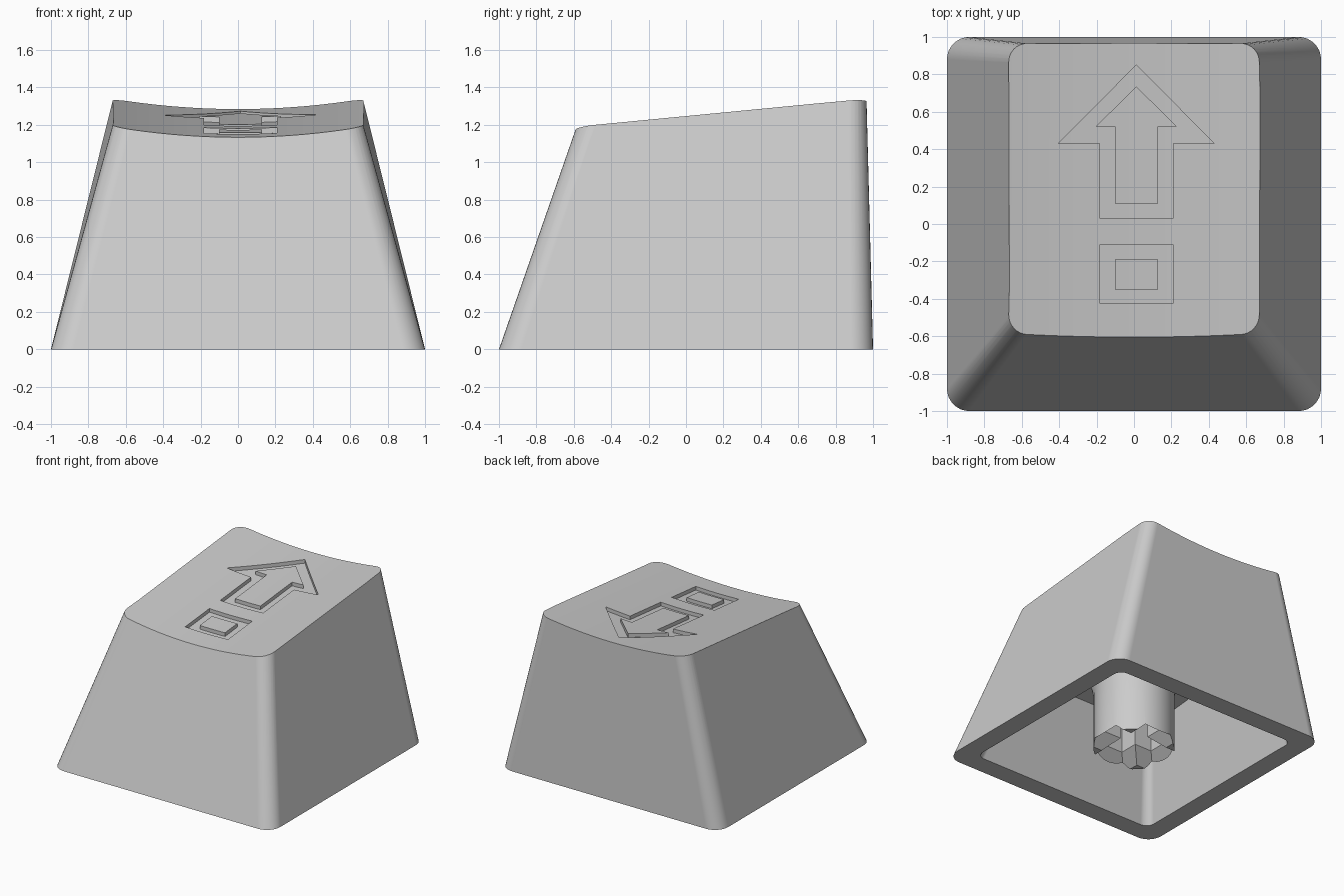
import bpy, bmesh, math
from mathutils import Vector

cube = bpy.data.objects.get("Cube")
if cube:
    bpy.data.objects.remove(cube)

SLOPE = 0.096      # rise of the top from front to back
SAG = 0.055        # depth of the dish across the top


def top_z(x, y):
    return 1.19 - SAG + SAG * (x / 0.67) ** 2 + SLOPE * (y + 0.59)


def rounded_rect(x0, x1, y0, y1, r, steps=8):
    pts = []
    corners = ((x1 - r, y1 - r), (x0 + r, y1 - r), (x0 + r, y0 + r), (x1 - r, y0 + r))
    for i, (cx, cy) in enumerate(corners):
        for k in range(steps + 1):
            a = math.pi / 2 * (i + k / steps)
            pts.append(Vector((cx + r * math.cos(a), cy + r * math.sin(a), 0)))
    return pts


def finish(name, bm):
    bmesh.ops.recalc_face_normals(bm, faces=bm.faces)
    mesh = bpy.data.meshes.new(name)
    bm.to_mesh(mesh)
    bm.free()
    obj = bpy.data.objects.new(name, mesh)
    bpy.context.collection.objects.link(obj)
    return obj


def strip(bm, a, b):
    n = len(a)
    for i in range(n):
        j = (i + 1) % n
        bm.faces.new((a[i], a[j], b[j], b[i]))


def loft(name, rings):
    """Closed solid through matching rings of points."""
    bm = bmesh.new()
    loops = [[bm.verts.new(p) for p in ring] for ring in rings]
    for a, b in zip(loops, loops[1:]):
        strip(bm, a, b)
    bm.faces.new(loops[0])
    bm.faces.new(loops[-1])
    return finish(name, bm)


def frame_prism(name, outer, inner, z0, z1):
    """Upright hollow prism between two matching outlines."""
    bm = bmesh.new()
    loops = [[bm.verts.new((x, y, z)) for x, y in line]
             for line, z in ((outer, z0), (outer, z1), (inner, z1), (inner, z0))]
    for i in range(4):
        strip(bm, loops[i], loops[(i + 1) % 4])
    return finish(name, bm)


def dish_block(name, drop):
    """Everything above the dished top, lowered by drop."""
    n = 48
    xs = [-1.2 + 2.4 * i / n for i in range(n + 1)]
    y0, y1 = -1.3, 1.3
    rings = []
    for y in (y0, y1):
        ring = [Vector((x, y, top_z(x, y) - drop)) for x in xs]
        rings.append(ring + [Vector((1.2, y, 2.5)), Vector((-1.2, y, 2.5))])
    return loft(name, rings)


def boolean(target, tool, operation='DIFFERENCE'):
    mod = target.modifiers.new("cut", 'BOOLEAN')
    mod.operation, mod.object, mod.solver = operation, tool, 'EXACT'
    with bpy.context.temp_override(object=target, active_object=target):
        bpy.ops.object.modifier_apply(modifier=mod.name)
    bpy.data.objects.remove(tool)


# Tapered outer body, lofted past the top and trimmed by the dish
bottom = rounded_rect(-1, 1, -1, 1, 0.12)
top = rounded_rect(-0.67, 0.67, -0.585, 0.965, 0.1)
for p in top:
    p.z = 1.19 + SLOPE * (p.y + 0.59)
body = loft("keycap_body", [bottom, [b.lerp(t, 1.1) for b, t in zip(bottom, top)]])
boolean(body, dish_block("dish_cutter", 0))

# Hollow underside with a sloped ceiling
opening = rounded_rect(-0.84, 0.84, -0.84, 0.84, 0.07)
ceiling = rounded_rect(-0.65, 0.65, -0.6, 0.81, 0.06)
for p in ceiling:
    p.z = 0.75 + 0.1 * p.y
boolean(body, loft("cavity_cutter", [[b.lerp(t, -0.05) for b, t in zip(opening, ceiling)], ceiling]))


# Recessed outlines of the arrow and the box
CX = 0.0125


def arrow(tip, wing_y, wing, shaft, base):
    half = [(shaft, base), (shaft, wing_y), (wing, wing_y)]
    return ([(CX + x, y) for x, y in half] + [(CX, tip)]
            + [(CX - x, y) for x, y in reversed(half)])


def box(half, y0, y1):
    return [(CX - half, y0), (CX + half, y0), (CX + half, y1), (CX - half, y1)]


legends = ((arrow(0.85, 0.43, 0.417, 0.195, 0.03), arrow(0.735, 0.52, 0.218, 0.115, 0.11)),
           (box(0.195, -0.425, -0.11), box(0.115, -0.35, -0.19)))
for outer, inner in legends:
    groove = frame_prism("groove_cutter", outer, inner, 0.95, 1.6)
    boolean(groove, dish_block("groove_floor", 0.03), 'INTERSECT')
    boolean(body, groove)

# Round stem flaring into the ceiling
stem = loft("stem", [[Vector((r * math.cos(a), r * math.sin(a), z))
                      for a in (math.tau * i / 48 for i in range(48))]
                     for r, z in ((0.305, 0), (0.305, 0.47), (0.4, 0.85))])

# Cross socket with a flared mouth
for hx, hy in ((0.228, 0.072), (0.072, 0.228)):
    def rect(grow, z):
        return [Vector((sx * (hx + grow), sy * (hy + grow), z))
                for sx, sy in ((-1, -1), (1, -1), (1, 1), (-1, 1))]
    boolean(stem, loft("socket_cutter", [rect(0.11, -0.01), rect(0, 0.1), rect(0, 0.45)]))

# One plain grey plastic
grey = bpy.data.materials.new("grey_plastic")
grey.use_nodes = True
colour = (0.6, 0.6, 0.6, 1)
grey.diffuse_color = colour
grey.node_tree.nodes["Principled BSDF"].inputs["Base Color"].default_value = colour

for obj in (body, stem):
    obj.data.materials.clear()
    obj.data.materials.append(grey)
    for face in obj.data.polygons:
        face.material_index = 0
    bpy.ops.object.select_all(action='DESELECT')
    obj.select_set(True)
    bpy.context.view_layer.objects.active = obj
    bpy.ops.object.shade_smooth_by_angle(angle=math.radians(30))
    weighted = obj.modifiers.new("even_shading", 'WEIGHTED_NORMAL')
    weighted.keep_sharp = True
